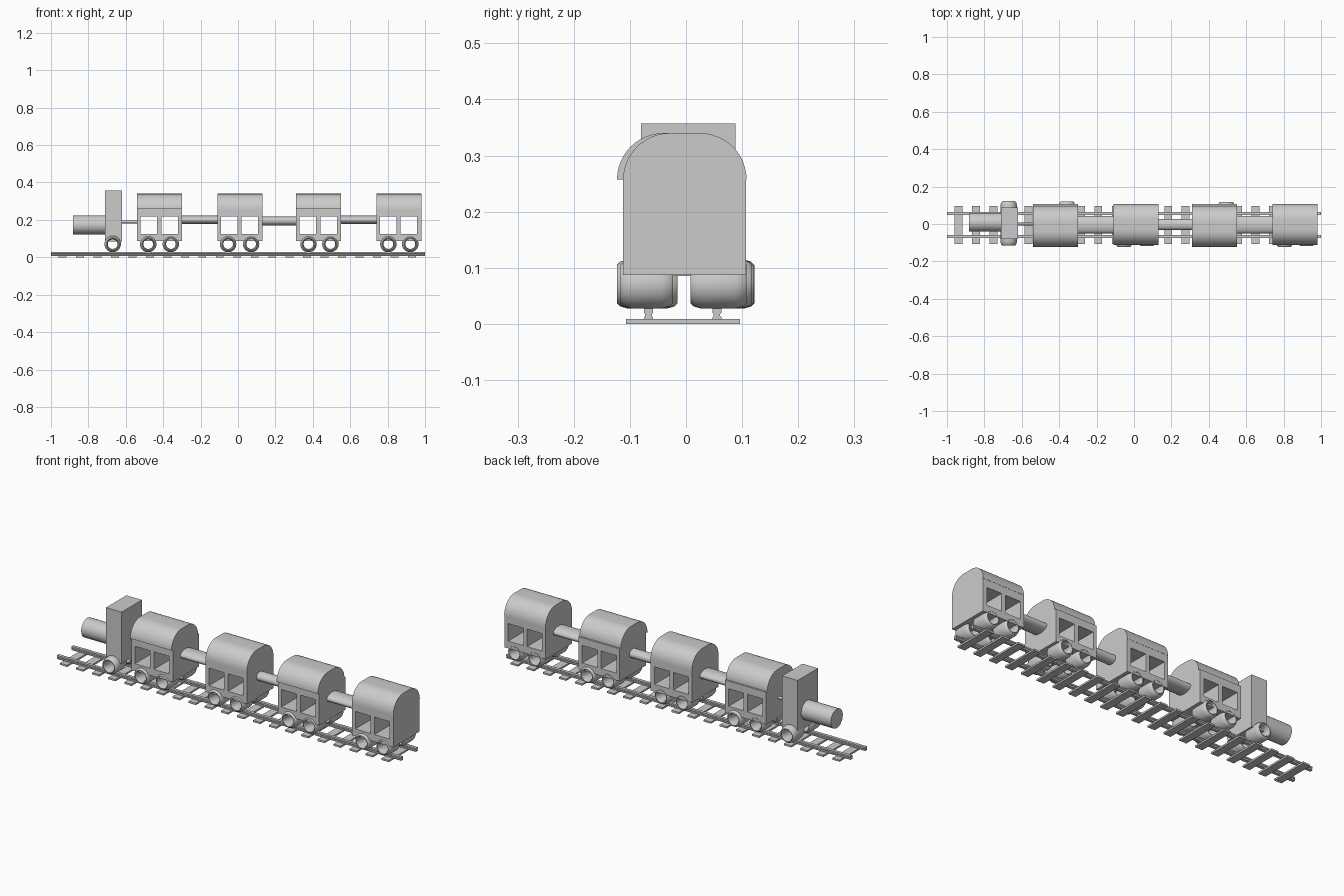
import bpy, bmesh, math
from mathutils import Matrix

if "Cube" in bpy.data.objects:
    bpy.data.objects.remove(bpy.data.objects["Cube"])


def finish(name, bm, smooth=False):
    bmesh.ops.recalc_face_normals(bm, faces=bm.faces)
    me = bpy.data.meshes.new(name)
    bm.to_mesh(me)
    bm.free()
    ob = bpy.data.objects.new(name, me)
    bpy.context.collection.objects.link(ob)
    if smooth:
        bpy.ops.object.select_all(action='DESELECT')
        ob.select_set(True)
        bpy.context.view_layer.objects.active = ob
        bpy.ops.object.shade_smooth_by_angle(angle=math.radians(35))
    return ob


def add_box(bm, x0, x1, y0, y1, z0, z1):
    m = (Matrix.Translation(((x0 + x1) / 2, (y0 + y1) / 2, (z0 + z1) / 2))
         @ Matrix.Diagonal((x1 - x0, y1 - y0, z1 - z0, 1)))
    bmesh.ops.create_cube(bm, size=1, matrix=m)


def box(name, *dims):
    bm = bmesh.new()
    add_box(bm, *dims)
    return finish(name, bm)


def rod(name, x0, x1, y, z, ry, rz):
    # elliptical cylinder lying along x
    bm = bmesh.new()
    m = (Matrix.Translation(((x0 + x1) / 2, y, z)) @ Matrix.Diagonal((1, ry, rz, 1))
         @ Matrix.Rotation(math.pi / 2, 4, 'Y'))
    bmesh.ops.create_cone(bm, cap_ends=True, segments=32, radius1=1, radius2=1,
                          depth=x1 - x0, matrix=m)
    return finish(name, bm, True)


def prism(name, pts, x0, x1, smooth=False):
    # y-z outline extruded along x
    bm = bmesh.new()
    a = [bm.verts.new((x0, y, z)) for y, z in pts]
    b = [bm.verts.new((x1, y, z)) for y, z in pts]
    bm.faces.new(a)
    bm.faces.new(b)
    n = len(pts)
    for i in range(n):
        bm.faces.new((a[i], a[(i + 1) % n], b[(i + 1) % n], b[i]))
    return finish(name, bm, smooth)


def wheel(name, x, y0, y1, z=0.071, seg=32):
    # hollow barrel: rounded wall section revolved about y
    h, ro, ri = (y1 - y0) / 2, 0.044, 0.026
    prof = [(-h, ri + .005), (-h, ro - .010), (-h + .006, ro - .004), (-h + .02, ro),
            (h - .02, ro), (h - .006, ro - .004), (h, ro - .010), (h, ri + .005),
            (h - .012, ri), (-h + .012, ri)]
    bm = bmesh.new()
    rings = []
    for s in range(seg):
        t = 2 * math.pi * s / seg
        rings.append([bm.verts.new((x + r * math.cos(t), (y0 + y1) / 2 + y,
                                    z + r * math.sin(t))) for y, r in prof])
    n = len(prof)
    for s in range(seg):
        p, q = rings[s], rings[(s + 1) % seg]
        for i in range(n):
            j = (i + 1) % n
            bm.faces.new((p[i], p[j], q[j], q[i]))
    return finish(name, bm, True)


# track: sleepers and two rails
bm = bmesh.new()
for i in range(21):
    c = -0.938 + i * 0.0934
    add_box(bm, c - .021, c + .021, -0.107, 0.096, 0, 0.009)
finish("sleepers", bm)
for name, c in (("front_rail", -0.067), ("back_rail", 0.055)):
    prism(name, [(c - .008, .008), (c + .008, .008), (c + .008, .012), (c + .006, .014),
                 (c + .006, .018), (c + .008, .020), (c + .008, .027), (c - .008, .027),
                 (c - .008, .020), (c - .006, .018), (c - .006, .014), (c - .008, .012)],
          -1, 1)

# locomotive
box("engine_cab", -0.71, -0.62, -0.08, 0.088, 0.085, 0.357)
rod("engine_boiler", -0.882, -0.70, 0.009, 0.173, 0.05, 0.05)
rod("engine_coupling", -0.63, -0.53, 0.0, 0.189, 0.007, 0.007)
wheel("engine_front_wheel", -0.67, -0.115, -0.015)
wheel("engine_back_wheel", -0.67, 0.024, 0.122)

# wagons: left edge, roof side shift, wheel offsets, outer edge of second back wheel
wagons = [(-0.54, -0.011, (0.060, 0.181), 0.120), (-0.11, 0, (0.057, 0.180), 0.108),
          (0.31, -0.011, (0.067, 0.184), 0.118), (0.74, 0, (0.064, 0.181), 0.108)]
for k, (x, shift, offs, outer) in enumerate(wagons, 1):
    # body as slabs of wall around two through windows
    xs = [0, 0.02, 0.108, 0.130, 0.218, 0.24]
    zs = [0.087, 0.125, 0.217, 0.257]
    outer_y = (-0.112, 0.107)
    bm = bmesh.new()
    grid = {(i, j): bm.verts.new((x + xs[i], outer_y[0], zs[j]))
            for i in range(6) for j in range(4)}
    faces = [bm.faces.new((grid[i, j], grid[i + 1, j], grid[i + 1, j + 1], grid[i, j + 1]))
             for i in range(5) for j in range(3) if not (j == 1 and i in (1, 3))]
    ext = bmesh.ops.extrude_face_region(bm, geom=faces, use_keep_orig=True)
    new = [v for v in ext["geom"] if isinstance(v, bmesh.types.BMVert)]
    bmesh.ops.translate(bm, verts=new, vec=(0, outer_y[1] - outer_y[0], 0))
    finish(f"wagon_{k}_body", bm)

    # rounded roof
    r, cy, hw = 0.083, -0.002 + shift, 0.110
    pts = []
    for side, start in ((1, 0), (-1, 90)):
        for a in range(13):
            t = math.radians(start + a * 7.5)
            pts.append((cy + side * (hw - r) + r * math.cos(t), 0.257 + r * math.sin(t)))
    prism(f"wagon_{k}_roof", pts, x, x + 0.24, True)

    for n, o in enumerate(offs, 1):
        wheel(f"wagon_{k}_front_wheel_{n}", x + o, -0.123 + .006 * (n - 1), -0.023)
        edge = outer if n == 2 else 0.108
        wheel(f"wagon_{k}_back_wheel_{n}", x + o, edge - 0.1, edge)

# couplings between wagons
for k, (x0, x1, y, z, ry) in enumerate([(-0.31, -0.10, -0.004, 0.2, 0.046),
                                        (0.12, 0.32, -0.003, 0.194, 0.03),
                                        (0.54, 0.75, -0.003, 0.2, 0.047)], 1):
    rod(f"wagon_coupling_{k}", x0, x1, y, z, ry, 0.023)
